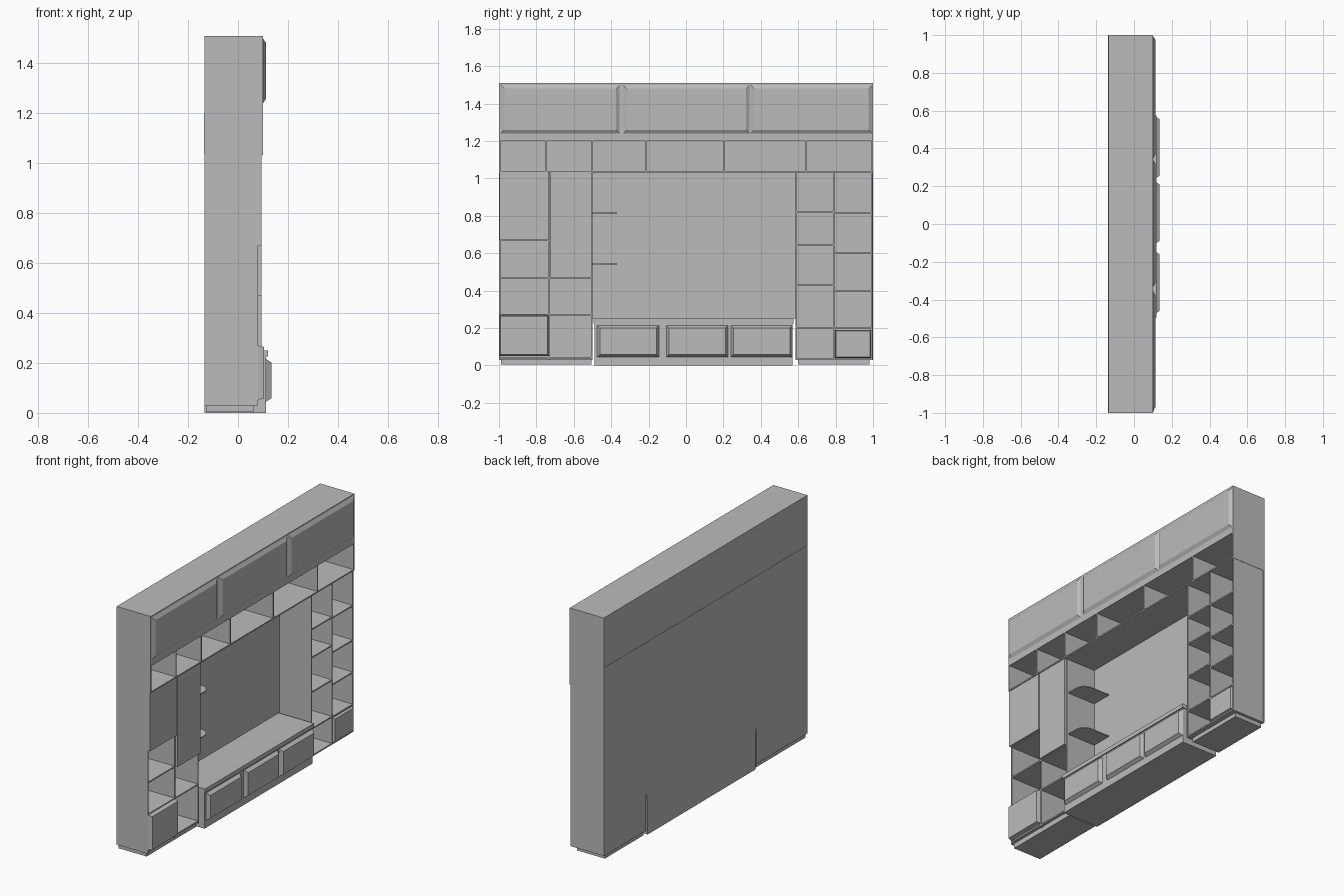
import bpy
import bmesh
from math import radians

if "Cube" in bpy.data.objects:
    bpy.data.objects.remove(bpy.data.objects["Cube"], do_unlink=True)

GREY = (0.5, 0.5, 0.5, 1)
mat = bpy.data.materials.new("plain grey")
mat.use_nodes = True
mat.diffuse_color = GREY
mat.node_tree.nodes["Principled BSDF"].inputs["Base Color"].default_value = GREY

BACK = -0.135   # rear plane of the unit
T = 0.008       # board thickness


def box(name, x, y, z, taper=0.0, round_corner=0.0):
    """Box from (min, max) extents; taper shrinks the +x face."""
    bm = bmesh.new()
    bmesh.ops.create_cube(bm, size=1)
    cy, cz = sum(y) / 2, sum(z) / 2
    for v in bm.verts:
        front = v.co.x > 0
        inset = taper if front else 0
        v.co = (x[1] if front else x[0],
                cy + v.co.y * (y[1] - y[0] - 2 * inset),
                cz + v.co.z * (z[1] - z[0] - 2 * inset))
    if round_corner:
        edges = [e for e in bm.edges
                 if all(v.co.x > x[1] - 1e-4 and v.co.y > y[1] - 1e-4 for v in e.verts)]
        bmesh.ops.bevel(bm, geom=edges, offset=round_corner, segments=6,
                        profile=0.5, affect='EDGES')
    bmesh.ops.recalc_face_normals(bm, faces=bm.faces)
    me = bpy.data.meshes.new(name)
    bm.to_mesh(me)
    bm.free()
    me.materials.append(mat)
    ob = bpy.data.objects.new(name, me)
    bpy.context.collection.objects.link(ob)
    return ob


def upright(name, y, z, front):
    box(name, (BACK, front), (y - T / 2, y + T / 2), z)


def shelf(name, y, z, front):
    box(name, (BACK + 0.005, front), y, (z - T / 2, z + T / 2))


# Top cupboard with three raised doors
box("top_cupboard", (BACK, 0.10), (-1, 1), (1.2, 1.51))
for y in ((-0.99, -0.355), (-0.335, 0.34), (0.345, 0.995)):
    box("top_door", (0.10, 0.113), y, (1.24, 1.5), taper=0.02)

# Row of open niches under the cupboard
box("niche_row_back", (BACK - 0.002, BACK + T), (-1, 1), (1.035, 1.2))
shelf("niche_row_floor", (-1, 1), 1.037, 0.10)
for y in (-0.996, -0.75, -0.50, -0.215, 0.205, 0.64, 0.996):
    upright("niche_divider", y, (1.035, 1.2), 0.10)

# Left tower: carcass, shelves and doors
box("left_back", (BACK, BACK + T), (-1, -0.5), (0.03, 1.035))
for y in (-0.996, -0.733, -0.504):
    upright("left_upright", y, (0.03, 1.035), 0.08)
for z in (0.042, 0.272, 0.47, 0.67):
    shelf("left_outer_shelf", (-1, -0.733), z, 0.08)
for z in (0.042, 0.272, 0.47):
    shelf("left_inner_shelf", (-0.733, -0.5), z, 0.08)
box("left_outer_door", (0.08, 0.095), (-0.998, -0.735), (0.67, 1.033))
box("left_inner_door", (0.08, 0.095), (-0.728, -0.505), (0.47, 1.033))
box("left_bottom_door", (0.08, 0.105), (-0.998, -0.735), (0.052, 0.27), taper=0.006)
box("left_plinth", (-0.128, 0.065), (-0.99, -0.505), (0.005, 0.036))

# Right tower: two columns of niches, one small door
box("right_back", (BACK, BACK + T), (0.585, 1), (0.03, 1.035))
for y in (0.589, 0.79, 0.994):
    upright("right_upright", y, (0.03, 1.035), 0.095)
for z in (0.034, 0.202, 0.43, 0.645, 0.82):
    shelf("right_inner_shelf", (0.589, 0.79), z, 0.095)
for z in (0.034, 0.2, 0.4, 0.6, 0.815):
    shelf("right_outer_shelf", (0.79, 0.994), z, 0.095)
box("right_bottom_door", (0.09, 0.105), (0.797, 0.988), (0.04, 0.19), taper=0.005)
box("right_plinth", (-0.128, 0.065), (0.6, 0.98), (0.005, 0.03))

# Recessed centre panel with two rounded shelves
box("centre_back", (BACK, BACK + 0.012), (-0.5, 0.59), (0.25, 1.035))
for z in (0.815, 0.542):
    box("rounded_shelf", (BACK + 0.01, 0.07), (-0.5, -0.37), (z - 0.003, z + 0.003),
        round_corner=0.06)

# Low media cabinet with top board and three drawers
box("media_cabinet", (BACK, 0.113), (-0.49, 0.57), (0, 0.225))
box("media_top", (BACK, 0.12), (-0.495, 0.575), (0.225, 0.25))
for y in (-0.31, 0.06, 0.405):
    box("drawer", (0.113, 0.134), (y - 0.165, y + 0.165), (0.045, 0.215), taper=0.014)
